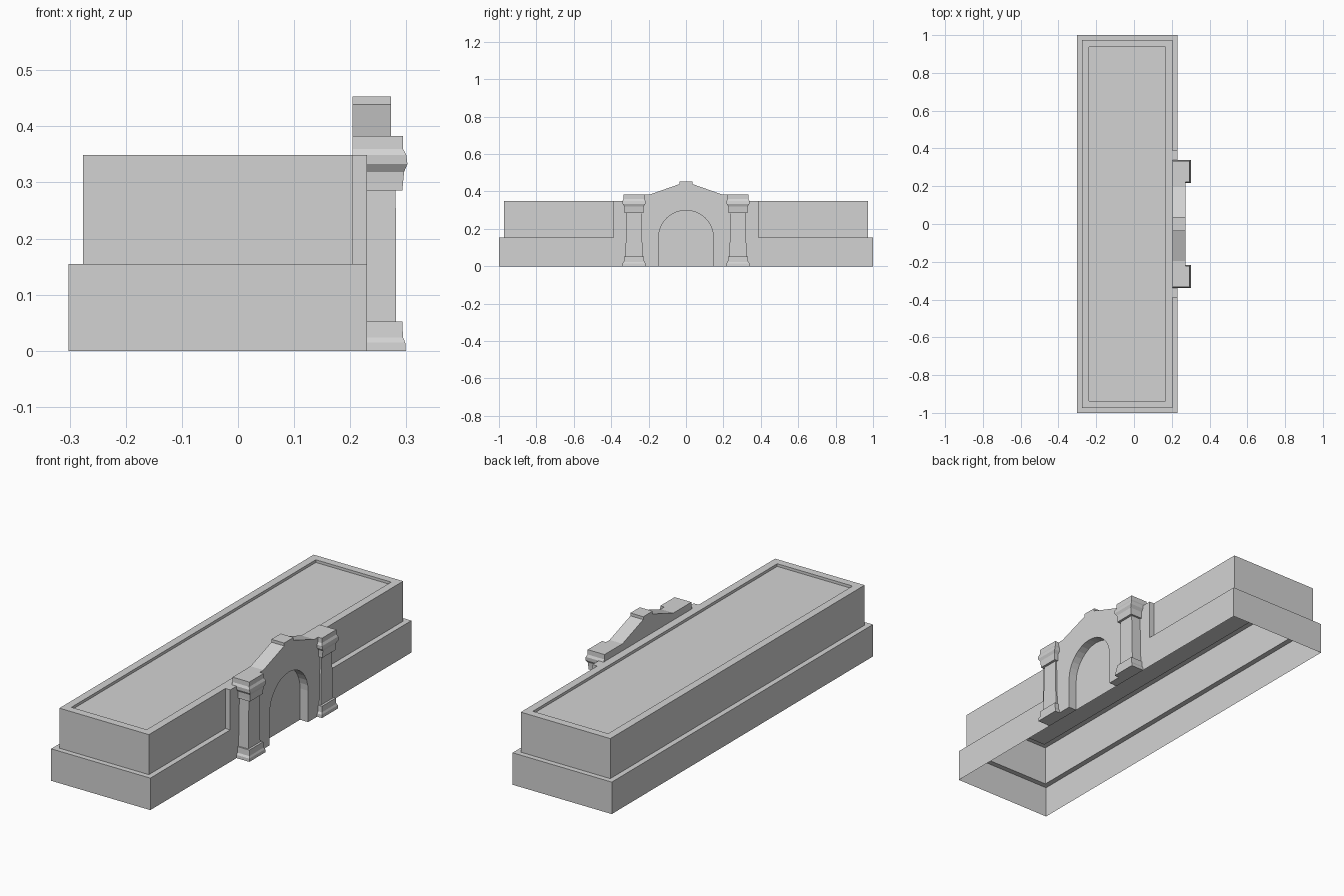
import bpy, bmesh, math

if "Cube" in bpy.data.objects:
    bpy.data.objects.remove(bpy.data.objects["Cube"])

stone = bpy.data.materials.new("grey_stone")
stone.diffuse_color = (0.65, 0.65, 0.65, 1)
stone.use_nodes = True
stone.node_tree.nodes["Principled BSDF"].inputs["Base Color"].default_value = stone.diffuse_color


def finish(name, bm, closed=True):
    if closed:
        bmesh.ops.recalc_face_normals(bm, faces=bm.faces)
    mesh = bpy.data.meshes.new(name)
    bm.to_mesh(mesh)
    bm.free()
    mesh.materials.append(stone)
    obj = bpy.data.objects.new(name, mesh)
    bpy.context.collection.objects.link(obj)
    return obj


def loft(name, levels, bottom=True):
    """Stack rectangles given as (z, x0, x1, y0, y1)."""
    bm = bmesh.new()
    rings = []
    for z, x0, x1, y0, y1 in levels:
        corners = ((x0, y0), (x1, y0), (x1, y1), (x0, y1))
        rings.append([bm.verts.new((x, y, z)) for x, y in corners])
    for a, b in zip(rings, rings[1:]):
        for i in range(4):
            j = (i + 1) % 4
            bm.faces.new((a[i], a[j], b[j], b[i]))
    bm.faces.new(rings[-1])
    if bottom:
        bm.faces.new(rings[0][::-1])
    return finish(name, bm, bottom)


def slab(name, outline, x0, x1):
    """Extrude a (y, z) outline along x."""
    bm = bmesh.new()
    face = bm.faces.new([bm.verts.new((x0, y, z)) for y, z in outline])
    new = bmesh.ops.extrude_face_region(bm, geom=[face])["geom"]
    verts = [v for v in new if isinstance(v, bmesh.types.BMVert)]
    bmesh.ops.translate(bm, verts=verts, vec=(x1 - x0, 0, 0))
    return finish(name, bm)


# Main building: hollow stepped shell, open underneath, with a sunken roof
def rect(z, inset):
    return (z, -0.302 + inset, 0.23 - inset, -1 + inset, 1 - inset)


loft("building_shell", [rect(0, 0), rect(0.155, 0), rect(0.155, 0.026),
                        rect(0.349, 0.026), rect(0.349, 0.064),
                        rect(0.336, 0.064)], bottom=False)

# Raised bay behind the gateway
loft("entrance_bay", [(z, 0.204, 0.23, -0.388, 0.388) for z in (0.155, 0.349)])

# Gate wall with arched niche
R, SPRING, SEG = 0.147, 0.152, 16
arch = [(R * math.cos(math.pi * i / SEG), SPRING + R * math.sin(math.pi * i / SEG))
        for i in range(SEG + 1)]
gable = [(-0.24, 0.383), (-0.195, 0.383), (-0.036, 0.439), (-0.036, 0.453),
         (0.036, 0.453), (0.036, 0.439), (0.195, 0.383), (0.24, 0.383)]
slab("gate_wall", [(-0.24, 0)] + gable + [(0.24, 0), (R, 0)] + arch + [(-R, 0)],
     0.23, 0.273)
# Back of the gable resting on the bay
slab("gable_back", [(-0.24, 0.349)] + gable + [(0.24, 0.349)], 0.204, 0.23)

# Pillars: (z, back x, front x, half width)
PLINTH = [(0, 0.23, 0.299, 0.062), (0.015, 0.23, 0.298, 0.061),
          (0.024, 0.23, 0.294, 0.055), (0.052, 0.23, 0.293, 0.053)]
SHAFT = [(0.052, 0.23, 0.282, 0.046), (0.287, 0.23, 0.281, 0.040)]
CAPITAL = [(0.286, 0.23, 0.293, 0.050), (0.298, 0.23, 0.294, 0.050),
           (0.319, 0.23, 0.296, 0.051), (0.333, 0.23, 0.302, 0.061),
           (0.349, 0.23, 0.300, 0.062), (0.349, 0.204, 0.300, 0.062),
           (0.360, 0.204, 0.294, 0.056), (0.383, 0.204, 0.294, 0.055)]
for side, y in (("front", -0.278), ("back", 0.278)):
    for part, rows in (("plinth", PLINTH), ("shaft", SHAFT), ("capital", CAPITAL)):
        loft(f"{side}_pillar_{part}",
             [(z, x0, x1, y - h, y + h) for z, x0, x1, h in rows])
